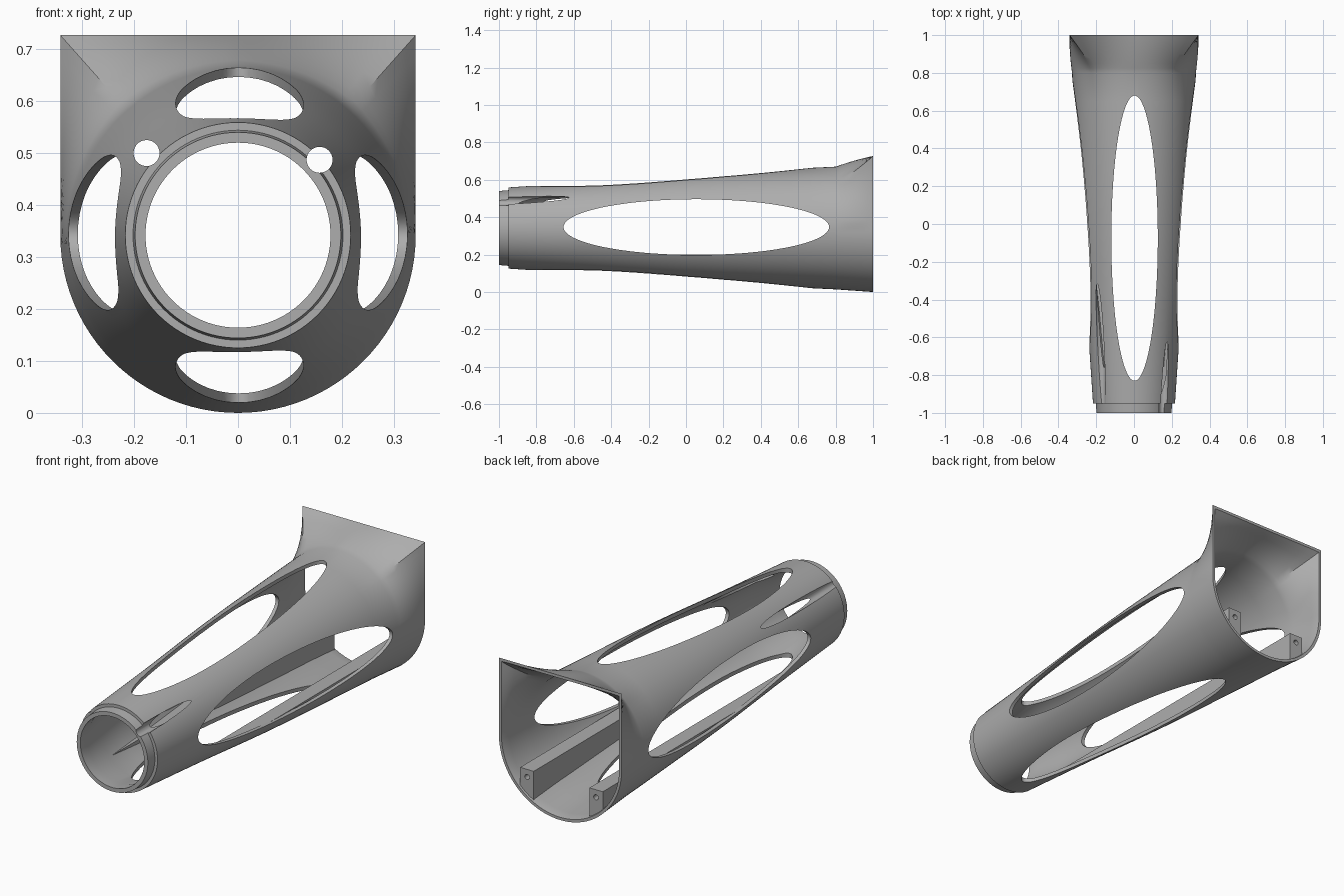
import bpy, bmesh, math
from mathutils import Matrix, Vector

cube = bpy.data.objects.get("Cube")
if cube:
    bpy.data.objects.remove(cube)

mat = bpy.data.materials.new("plain grey")
mat.use_nodes = True
GREY = (0.42, 0.42, 0.42, 1)
mat.diffuse_color = GREY
mat.node_tree.nodes["Principled BSDF"].inputs["Base Color"].default_value = GREY

AXIS = 0.342            # height of the tube axis, also the half width at the back
ROOF = 0.385            # roof height above the axis at the back
FLARE = 0.8             # where the round tube starts turning square
SEGS = 96
PROFILE = [(-0.95, 0.217), (-0.8, 0.227), (-0.65, 0.237), (-0.45, 0.251), (-0.3, 0.263),
           (-0.15, 0.275), (0, 0.286), (0.2, 0.298), (0.4, 0.308), (0.65, 0.321),
           (FLARE, 0.328), (1, AXIS)]


def radius(y):
    for (y0, r0), (y1, r1) in zip(PROFILE, PROFILE[1:]):
        if y <= y1:
            return r0 + (r1 - r0) * (y - y0) / (y1 - y0)
    return AXIS


def angles():
    # one column of points runs exactly into each square corner
    result = [2 * math.pi * i / SEGS for i in range(SEGS)]
    corner = math.atan2(ROOF, AXIS)
    for target in (corner, math.pi - corner):
        i = round(target / (2 * math.pi) * SEGS)
        result[i] = target
    return result


def section(y, r, wall=0.0):
    t = max(0.0, (y - FLARE) / (1 - FLARE))
    ring = []
    for a in angles():
        c, s = math.cos(a), math.sin(a)
        d = r
        if s > 0 and t > 0:
            box = min((AXIS - wall) / max(abs(c), 1e-6), (ROOF - wall) / max(s, 1e-6))
            d += (box - r) * t ** (1 + 0.35 * abs(math.sin(2 * a)))
        ring.append(Vector((c * d, y, AXIS + s * d)))
    return ring


def make(name, bm):
    bmesh.ops.recalc_face_normals(bm, faces=bm.faces)
    mesh = bpy.data.meshes.new(name)
    bm.to_mesh(mesh)
    bm.free()
    mesh.materials.append(mat)
    obj = bpy.data.objects.new(name, mesh)
    bpy.context.collection.objects.link(obj)
    return obj


def loft(name, rings, closed):
    bm = bmesh.new()
    rows = [[bm.verts.new(p) for p in ring] for ring in rings]
    pairs = list(zip(rows, rows[1:]))
    if closed:
        pairs.append((rows[-1], rows[0]))
    else:
        bm.faces.new(rows[0])
        bm.faces.new(rows[-1])
    for a, b in pairs:
        n = len(a)
        for i in range(n):
            j = (i + 1) % n
            bm.faces.new((a[i], a[j], b[j], b[i]))
    return make(name, bm)


def cylinder(name, centre, scale, turn, segs):
    # unit cylinder, turned onto an axis and stretched to an ellipse
    bm = bmesh.new()
    bmesh.ops.create_cone(bm, cap_ends=True, segments=segs, radius1=1, radius2=1, depth=2)
    bmesh.ops.transform(bm, verts=bm.verts, matrix=Matrix.Translation(centre)
                        @ Matrix.Diagonal((*scale, 1)) @ turn)
    return make(name, bm)


def cut(target, cutters):
    bpy.context.view_layer.objects.active = target
    for c in cutters:
        c.hide_render = True
        mod = target.modifiers.new("cut", 'BOOLEAN')
        mod.operation = 'DIFFERENCE'
        mod.solver = 'EXACT'
        mod.object = c
        bpy.ops.object.modifier_apply(modifier=mod.name)
        bpy.data.objects.remove(c)


def smooth(obj):
    bpy.ops.object.select_all(action='DESELECT')
    obj.select_set(True)
    bpy.context.view_layer.objects.active = obj
    bpy.ops.object.shade_smooth_by_angle(angle=math.radians(30))


# Tube shell: outer skin front to back, then inner skin back to front
flare_steps = [FLARE + (1 - FLARE) * i / 8 for i in range(1, 9)]
stations = [y for y, r in PROFILE[:-1]] + flare_steps
rings = [section(-1, 0.198), section(-0.95, 0.202)]
rings += [section(y, radius(y)) for y in stations]
for y in reversed(stations[1:]):
    wall = 0.014 if y > 0.99 else 0.018
    rings.append(section(y, radius(y) - wall, wall))
rings += [section(-0.94, 0.18), section(-1, 0.178)]
shell = loft("tube_shell", rings, True)

# Long oval windows and the two drilled grooves near the front
to_x = Matrix.Rotation(math.pi / 2, 4, 'Y')
to_y = Matrix.Rotation(math.pi / 2, 4, 'X')
upright = Matrix.Identity(4)
cut(shell, [
    cylinder("top_window_cutter", (0.003, -0.075, AXIS), (0.123, 0.755, 1), upright, 96),
    cylinder("side_window_cutter", (0, 0.055, 0.347), (1, 0.71, 0.149), to_x, 96),
    cylinder("right_groove_cutter", (-0.176, -0.55, 0.5), (0.025, 0.55, 0.025), to_y, 32),
    cylinder("left_groove_cutter", (0.157, -0.55, 0.487), (0.025, 0.55, 0.025), to_y, 32),
])
smooth(shell)

# Inner rails with a screw hole in the back end
RAIL_IN, RAIL_OUT, RAIL_TOP, RAIL_END = 0.155, 0.23, 0.2, 0.99


def rail_section(y, side):
    r = radius(y) - 0.008
    out = min(RAIL_OUT, math.sqrt(r * r - (AXIS - RAIL_TOP) ** 2))
    points = [(RAIL_IN, RAIL_TOP)]
    for i in range(5):
        x = RAIL_IN + (out - RAIL_IN) * i / 4
        points.append((x, AXIS - math.sqrt(r * r - x * x) - 0.0005))
    points.append((out, RAIL_TOP + 0.0005))
    return [Vector((side * x, y, z)) for x, z in points]


for name, side in (("left_rail", 1), ("right_rail", -1)):
    ys = [y for y, r in PROFILE[1:-1]] + [RAIL_END]
    rail = loft(name, [rail_section(y, side) for y in ys], False)
    cut(rail, [cylinder("screw_cutter", (side * 0.192, RAIL_END, 0.162),
                        (0.013, 0.1, 0.013), to_y, 24)])
    smooth(rail)
